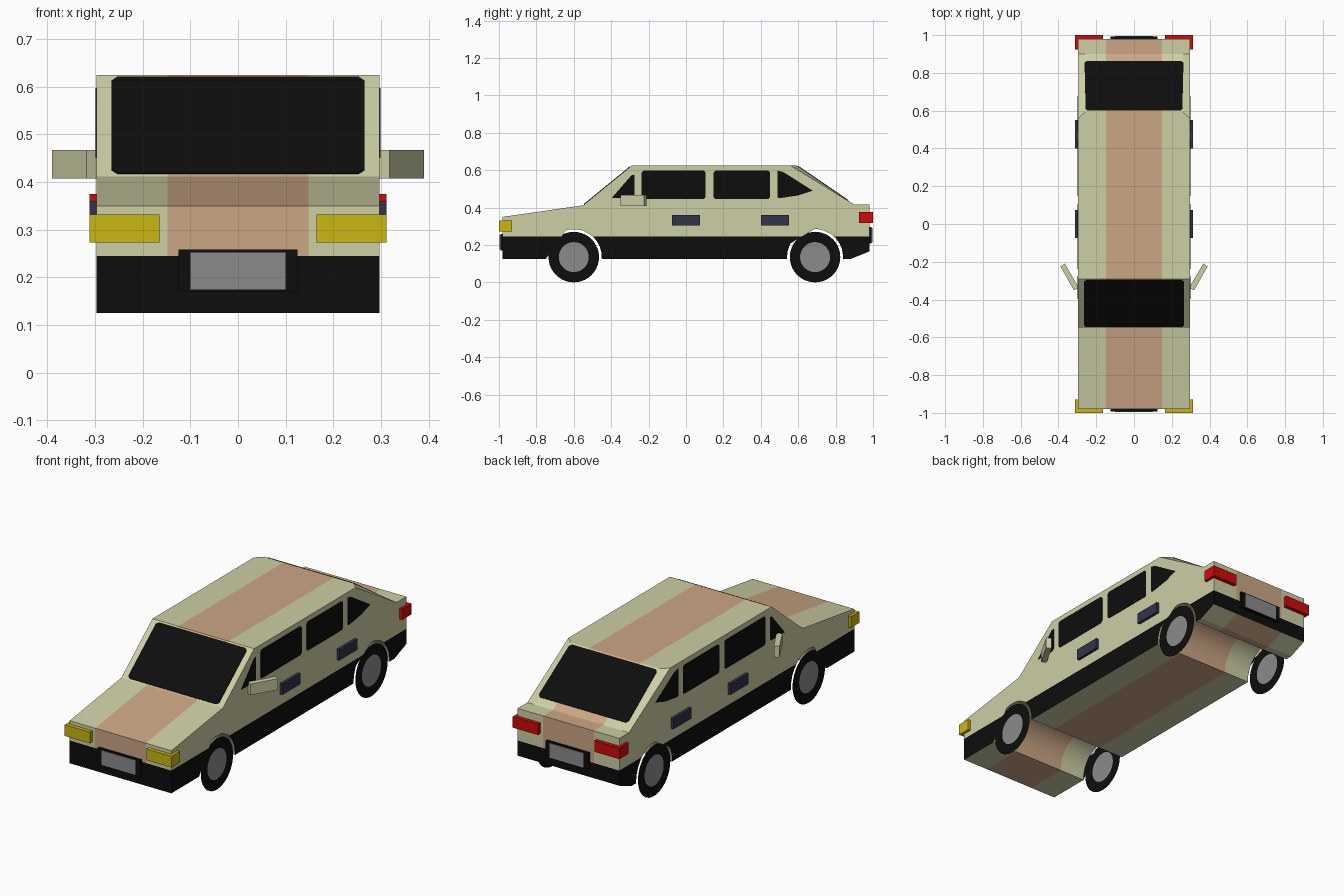
import bpy, bmesh, math
from mathutils import Vector

if "Cube" in bpy.data.objects:
    bpy.data.objects.remove(bpy.data.objects["Cube"])


def mat(name, rgb):
    m = bpy.data.materials.new(name)
    m.diffuse_color = (*rgb, 1)
    m.use_nodes = True
    m.node_tree.nodes["Principled BSDF"].inputs["Base Color"].default_value = m.diffuse_color
    return m


CREAM = mat("cream paint", (0.61, 0.62, 0.376))
STRIPE = mat("tan stripe", (0.60, 0.38, 0.235))
BLACK = mat("black", (0.004, 0.004, 0.004))
YELLOW = mat("yellow lamp", (0.60, 0.47, 0.005))
RED = mat("red lamp", (0.63, 0.003, 0.003))
NAVY = mat("dark blue handle", (0.033, 0.033, 0.07))
GREY = mat("grey", (0.26, 0.26, 0.26))


def finish(bm, name, *mats, fix=True):
    if fix:
        bmesh.ops.recalc_face_normals(bm, faces=bm.faces)
    me = bpy.data.meshes.new(name)
    bm.to_mesh(me)
    bm.free()
    for m in mats:
        me.materials.append(m)
    ob = bpy.data.objects.new(name, me)
    bpy.context.collection.objects.link(ob)
    return ob


def slab(name, pts, offset, m):
    """Prism: polygon pts pushed along the offset vector."""
    bm = bmesh.new()
    f = bm.faces.new([bm.verts.new(p) for p in pts])
    r = bmesh.ops.extrude_face_region(bm, geom=[f], use_keep_orig=True)
    vs = [e for e in r["geom"] if isinstance(e, bmesh.types.BMVert)]
    bmesh.ops.translate(bm, vec=Vector(offset), verts=vs)
    return finish(bm, name, m)


def box(name, x, y, z, m):
    pts = [(x[0], y[0], z[0]), (x[1], y[0], z[0]), (x[1], y[1], z[0]), (x[0], y[1], z[0])]
    return slab(name, pts, (0, 0, z[1] - z[0]), m)


W, SILL = 0.297, 0.125
WHEELS = {"front": -0.6, "rear": 0.69}
R_TYRE, R_ARCH, AXLE = 0.135, 0.15, 0.135


# Body: side profile with arches, lofted across the width
def arch(cy, n=28):
    a0 = math.asin((AXLE - SILL) / R_ARCH)
    for i in range(n + 1):
        a = -a0 + (math.pi + 2 * a0) * i / n
        yield cy + R_ARCH * math.cos(a), AXLE + R_ARCH * math.sin(a)


def profile(x):
    roof_end = 0.557 if abs(x) > 0.28 else 0.592    # rear roof corners are clipped
    return [(-0.98, SILL), (-0.98, 0.35), (-0.55, 0.412), (-0.29, 0.625),
            (roof_end, 0.625), (0.9, 0.415), (0.98, 0.415), (0.98, 0.165), (0.88, SILL),
            *arch(WHEELS["rear"]), *arch(WHEELS["front"])]


bm = bmesh.new()
loops = [[bm.verts.new((x, y, z)) for y, z in profile(x)]
         for x in (-W, -0.26, -0.148, 0.148, 0.26, W)]
n = len(loops[0])
for a, b in zip(loops, loops[1:]):
    for i in range(n):
        j = (i + 1) % n
        bm.faces.new((a[i], a[j], b[j], b[i]))
caps = [bm.faces.new(loops[0]), bm.faces.new(loops[-1])]
bmesh.ops.triangulate(bm, faces=caps)
bmesh.ops.bisect_plane(bm, geom=bm.verts[:] + bm.edges[:] + bm.faces[:],
                       plane_co=(0, 0, 0.245), plane_no=(0, 0, 1))
bmesh.ops.recalc_face_normals(bm, faces=bm.faces)
for f in bm.faces:
    c = f.calc_center_median()
    upright = abs(f.normal.x) > 0.5 or abs(c.y) > 0.97
    if upright and c.z < 0.245:
        f.material_index = 2                        # black lower band
    elif abs(c.x) < 0.148 and abs(f.normal.x) < 0.5:
        f.material_index = 1                        # centre stripe
finish(bm, "body", CREAM, STRIPE, BLACK)


# Windscreen and rear window: plates on the sloping glass
def slope_window(name, p, q, wp, wq):
    c = 0.012
    d = (Vector((0, *q)) - Vector((0, *p))).normalized() * c
    P, Q = Vector((0, *p)), Vector((0, *q))
    half = [P + Vector((wp - c, 0, 0)), P + d + Vector((wp, 0, 0)),
            Q - d + Vector((wq, 0, 0)), Q + Vector((wq - c, 0, 0))]
    pts = half + [Vector((-v.x, v.y, v.z)) for v in reversed(half)]
    nrm = Vector((1, 0, 0)).cross(d).normalized()
    if nrm.z < 0:
        nrm.negate()
    slab(name, pts, nrm * 0.003, BLACK)


slope_window("windscreen", (-0.544, 0.417), (-0.297, 0.619), 0.265, 0.265)
slope_window("rear_window", (0.600, 0.6195), (0.862, 0.441), 0.256, 0.262)


# Side windows
def pane(y0, y1, z0=0.445, z1=0.597, c=0.01):
    return [(y0 + c, z0), (y1 - c, z0), (y1, z0 + c), (y1, z1 - c),
            (y1 - c, z1), (y0 + c, z1), (y0, z1 - c), (y0, z0 + c)]


PANES = {
    "quarter_window_front": [(-0.398, 0.45), (-0.285, 0.45), (-0.275, 0.46),
                             (-0.275, 0.575), (-0.292, 0.572)],
    "door_window_front": pane(-0.237, 0.105),
    "door_window_rear": pane(0.148, 0.45),
    "quarter_window_rear": [(0.488, 0.455), (0.5, 0.45), (0.6, 0.465), (0.678, 0.49),
                            (0.52, 0.59), (0.488, 0.597)],
}
for s, side in ((-1, "left"), (1, "right")):
    for name, pts in PANES.items():
        slab(f"{name}_{side}", [(s * W, y, z) for y, z in pts], (s * 0.002, 0, 0), BLACK)

    # Door handles
    for end, y in (("front", 0.0), ("rear", 0.475)):
        box(f"door_handle_{end}_{side}", (s * 0.29, s * 0.312), (y - 0.075, y + 0.075),
            (0.303, 0.36), NAVY)

    # Lamps wrapping the corners
    box(f"headlight_{side}", (s * 0.165, s * 0.312), (-1.0, -0.93), (0.273, 0.332), YELLOW)
    box(f"tail_light_{side}", (s * 0.165, s * 0.312), (0.925, 1.0), (0.317, 0.375), RED)

    # Door mirrors, angled outward
    slab(f"door_mirror_{side}",
         [(s * x, y, 0.408) for x, y in ((0.292, -0.337), (0.318, -0.351),
                                         (0.39, -0.224), (0.366, -0.21))],
         (0, 0, 0.059), CREAM)

    # Wheels: flat discs with a grey hub
    for end, y in WHEELS.items():
        bm = bmesh.new()
        rim, hub = [[bm.verts.new((s * 0.297, y + r * math.cos(a), AXLE + r * math.sin(a)))
                     for a in (math.tau * i / 40 for i in range(40))] for r in (R_TYRE, 0.08)]
        for i in range(40):
            j = (i + 1) % 40
            bm.faces.new((rim[i], rim[j], hub[j], hub[i]))
        bm.faces.new(hub).material_index = 1
        if s < 0:
            bmesh.ops.reverse_faces(bm, faces=bm.faces)
        finish(bm, f"{end}_wheel_{side}", BLACK, GREY, fix=False)

# Number plates in black frames
for end, s, z in (("front", -1, 0.17), ("rear", 1, 0.208)):
    box(f"{end}_plate_frame", (-0.125, 0.125), (s * 0.97, s * 0.993), (z, z + 0.088), BLACK)
    box(f"{end}_plate", (-0.1, 0.1), (s * 0.99, s * 0.996), (z + 0.005, z + 0.082), GREY)
